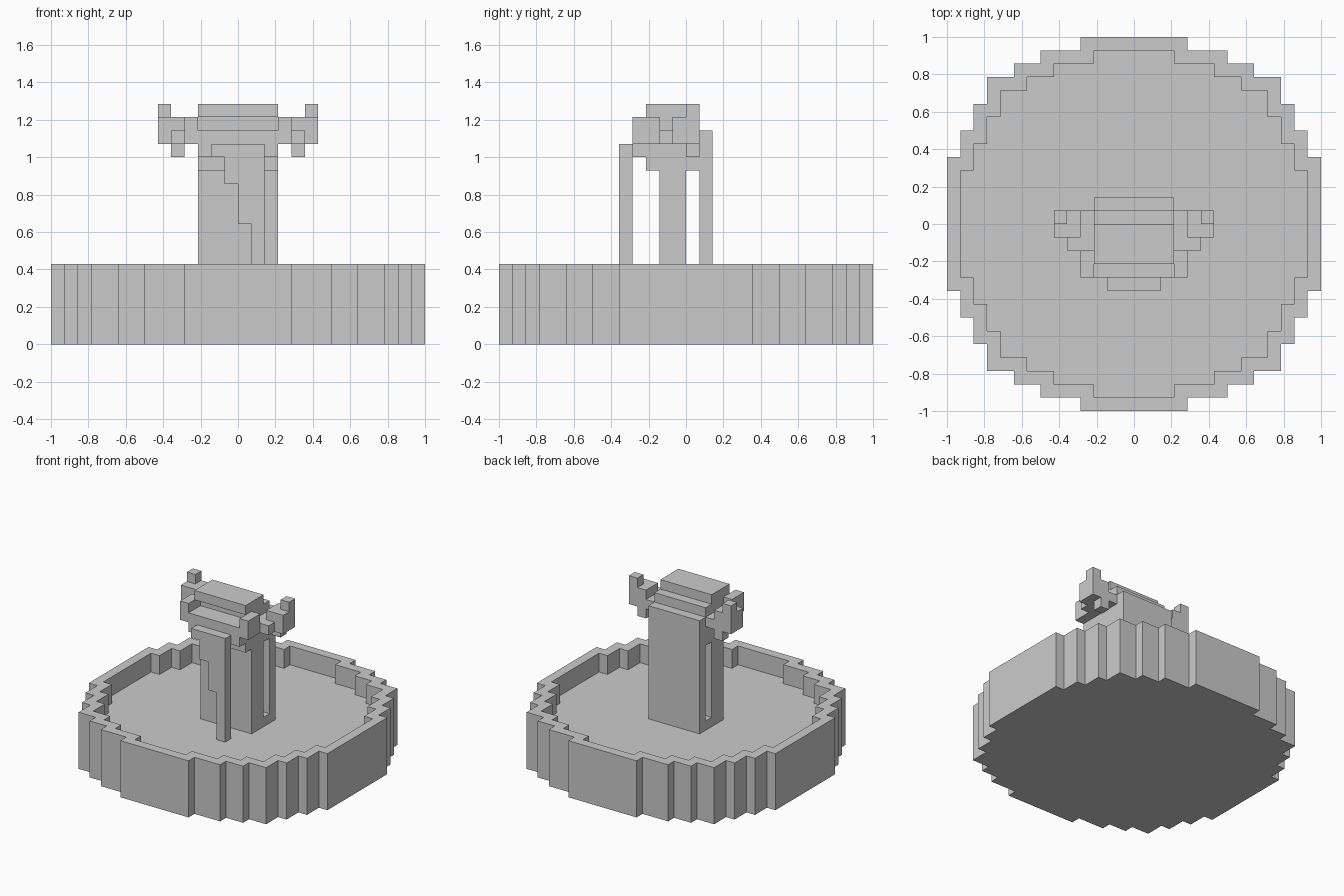
import bpy, bmesh

if "Cube" in bpy.data.objects:
    bpy.data.objects.remove(bpy.data.objects["Cube"])

U = 1 / 14  # one block of the grid


def finish(name, bm):
    bmesh.ops.recalc_face_normals(bm, faces=bm.faces)
    bmesh.ops.scale(bm, vec=(U, U, U), verts=bm.verts)
    me = bpy.data.meshes.new(name)
    bm.to_mesh(me)
    bm.free()
    ob = bpy.data.objects.new(name, me)
    bpy.context.collection.objects.link(ob)
    return ob


def bridge(bm, a, b):
    n = len(a)
    for i in range(n):
        j = (i + 1) % n
        bm.faces.new((a[i], a[j], b[j], b[i]))


def prism(name, pts, place, lo, hi):
    """Extrude a 2D profile from lo to hi; place maps (u, v, depth) to xyz."""
    bm = bmesh.new()
    a, b = ([bm.verts.new(place(u, v, d)) for u, v in pts] for d in (lo, hi))
    bridge(bm, a, b)
    bm.faces.new(a)
    bm.faces.new(b)
    return finish(name, bm)


def boxes(name, specs):
    bm = bmesh.new()
    for x0, x1, y0, y1, z0, z1 in specs:
        a, b = ([bm.verts.new(p) for p in
                 ((x0, y0, z), (x1, y0, z), (x1, y1, z), (x0, y1, z))] for z in (z0, z1))
        bridge(bm, a, b)
        bm.faces.new(a)
        bm.faces.new(b)
    return finish(name, bm)


def stepped_circle(inset):
    steps = [(14, 5), (13, 7), (12, 9), (11, 11), (9, 12), (7, 13), (4, 14)]
    quarter = []
    for i, (x, y) in enumerate(steps):
        quarter.append((x - inset, y - inset))
        if i + 1 < len(steps):
            quarter.append((steps[i + 1][0] - inset, y - inset))
    # mirror the quarter round, keeping the order
    half = quarter + [(-x, y) for x, y in reversed(quarter)]
    return half + [(x, -y) for x, y in reversed(half)]


# Basin: outer wall, rim, inner wall and sunken floor
bm = bmesh.new()
rings = [[bm.verts.new((x, y, z)) for x, y in stepped_circle(inset)]
         for inset, z in ((0, 0), (0, 6), (1, 6), (1, 4))]
for a, b in zip(rings, rings[1:]):
    bridge(bm, a, b)
bm.faces.new(rings[0])
bm.faces.new(rings[-1])
finish("basin", bm)

# Head and front post, extruded from a side profile (y, z)
side = [(-2, 4), (1, 4), (1, 5), (0, 5), (0, 13), (1, 13), (1, 17), (0, 17), (0, 18),
        (-3, 18), (-3, 17), (-2, 17), (-2, 16), (-4, 16), (-4, 14), (-3, 14), (-3, 13), (-2, 13)]
prism("head_and_post", side, lambda y, z, x: (x, y, z), -3, 3)

# Slab behind the post
boxes("back_slab", [(-3, 3, 1, 2, 4, 16)])

# Water stream with a stepped left edge (x, z)
stream = [(1, 4), (2, 4), (2, 15), (-2, 15), (-2, 14), (-1, 14), (-1, 12), (0, 12), (0, 9), (1, 9)]
prism("stream", stream, lambda x, z, y: (x, y, z), -5, -4)

# Side horns, mirrored across x
horns = boxes("horns", [
    (3, 4, -4, -2, 15, 17),   # cheek
    (3, 4, -2, 1, 15, 16),    # root
    (4, 5, -2, -1, 15, 16),   # front step
    (4, 6, -1, 1, 15, 17),    # horn body
    (4, 5, 0, 1, 14, 15),     # lower drop
    (5, 6, 0, 1, 17, 18),     # tip
])
mirror = horns.modifiers.new("mirror", 'MIRROR')
mirror.use_mirror_merge = False
